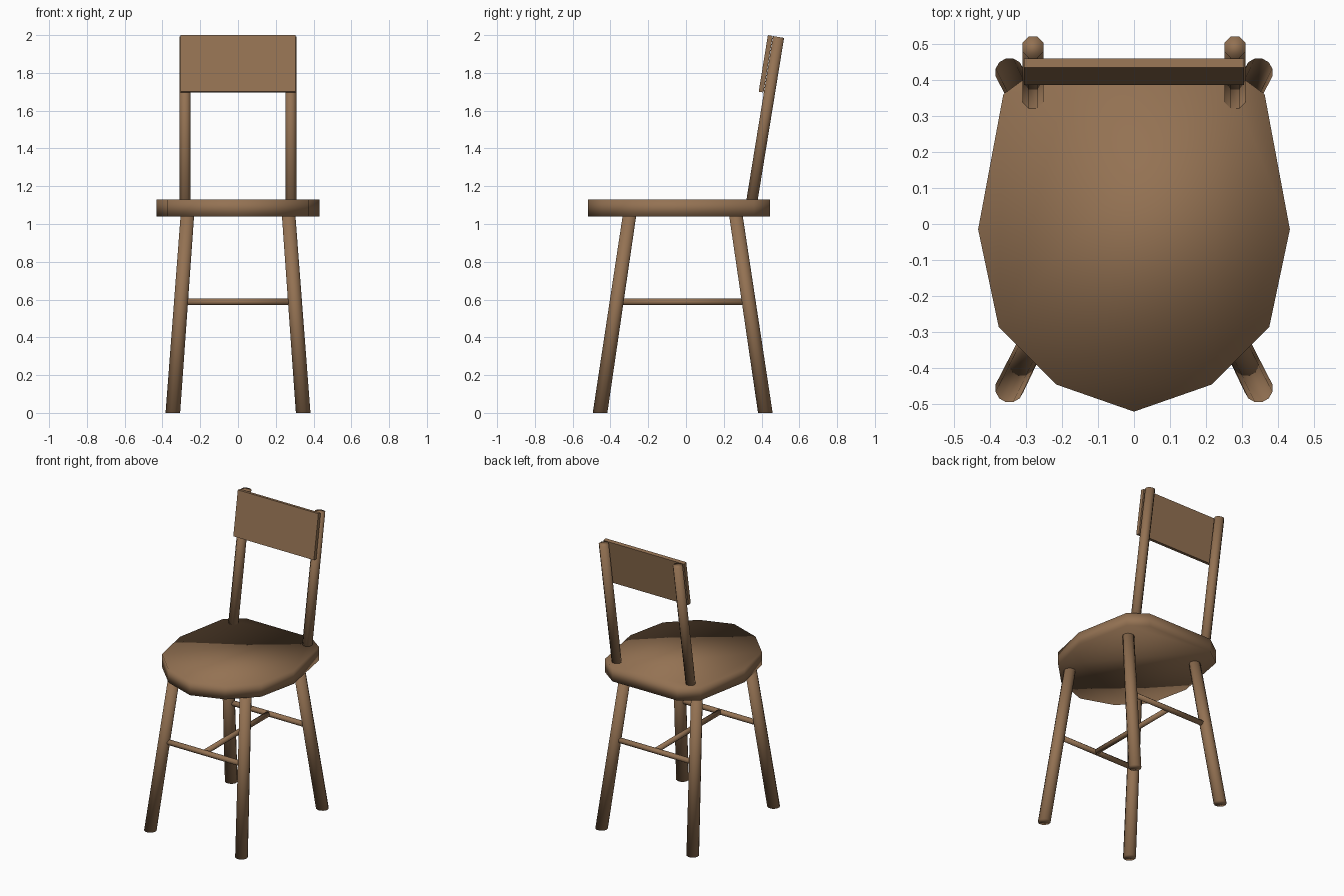
import bpy, bmesh, math
from mathutils import Vector, Matrix

if "Cube" in bpy.data.objects:
    bpy.data.objects.remove(bpy.data.objects["Cube"])

wood = bpy.data.materials.new("brown wood")
wood.diffuse_color = (0.295, 0.168, 0.086, 1)
wood.use_nodes = True
wood.node_tree.nodes["Principled BSDF"].inputs["Base Color"].default_value = wood.diffuse_color


def finish(name, bm, smooth=True):
    bmesh.ops.recalc_face_normals(bm, faces=bm.faces)
    for f in bm.faces:
        f.smooth = smooth
    mesh = bpy.data.meshes.new(name)
    bm.to_mesh(mesh)
    bm.free()
    mesh.materials.append(wood)
    obj = bpy.data.objects.new(name, mesh)
    bpy.context.collection.objects.link(obj)
    return obj


def rod(name, a, b, r1, r2, sides, level_ends=False):
    """Round bar from a to b; level_ends keeps both ends cut parallel to the floor."""
    a, b = Vector(a), Vector(b)
    bm = bmesh.new()
    bmesh.ops.create_cone(bm, cap_ends=True, segments=sides, radius1=r1, radius2=r2, depth=1,
                          matrix=Matrix.Rotation(math.pi / sides, 4, 'Z'))
    turn = Matrix.Identity(3) if level_ends else Vector((0, 0, 1)).rotation_difference(b - a).to_matrix()
    for v in bm.verts:
        t = v.co.z + 0.5
        v.co = a.lerp(b, t) + turn @ Vector((v.co.x, v.co.y, 0))
    return finish(name, bm)


# Seat: mirrored outline, extruded to a slab
half = [(0.215, -0.445), (0.375, -0.285), (0.432, -0.015), (0.362, 0.36), (0.245, 0.445)]
outline = [(0, -0.52)] + half + [(-x, y) for x, y in reversed(half)]
bm = bmesh.new()
base = bm.faces.new([bm.verts.new((x, y, 1.04)) for x, y in outline])
top = bmesh.ops.extrude_face_region(bm, geom=[base], use_keep_orig=True)
bmesh.ops.translate(bm, vec=(0, 0, 0.09),
                    verts=[g for g in top["geom"] if isinstance(g, bmesh.types.BMVert)])
finish("seat", bm)

# Splayed legs and leaning back posts
for side, s in (("left", -1), ("right", 1)):
    rod(f"front_leg_{side}", (s * 0.345, -0.455, 0), (s * 0.267, -0.297, 1.06), 0.04, 0.037, 12, True)
    rod(f"back_leg_{side}", (s * 0.345, 0.42, 0), (s * 0.267, 0.262, 1.06), 0.04, 0.037, 12, True)
    rod(f"back_post_{side}", (s * 0.28, 0.342, 1.08), (s * 0.28, 0.49, 1.99), 0.032, 0.032, 8)

# H-shaped stretchers
rod("front_stretcher", (-0.302, -0.367, 0.588), (0.302, -0.367, 0.588), 0.018, 0.018, 8)
rod("back_stretcher", (-0.302, 0.332, 0.588), (0.302, 0.332, 0.588), 0.018, 0.018, 8)
rod("middle_stretcher", (0, -0.367, 0.588), (0, 0.332, 0.588), 0.018, 0.018, 8)

# Backrest board, leaning with the posts
bm = bmesh.new()
lean = math.atan2(0.148, 0.91)
bmesh.ops.create_cube(bm, size=1, matrix=Matrix.Translation((0, 0.422, 1.848))
                      @ Matrix.Rotation(-lean, 4, 'X') @ Matrix.Diagonal((0.61, 0.026, 0.303, 1)))
finish("backrest", bm, smooth=False)
